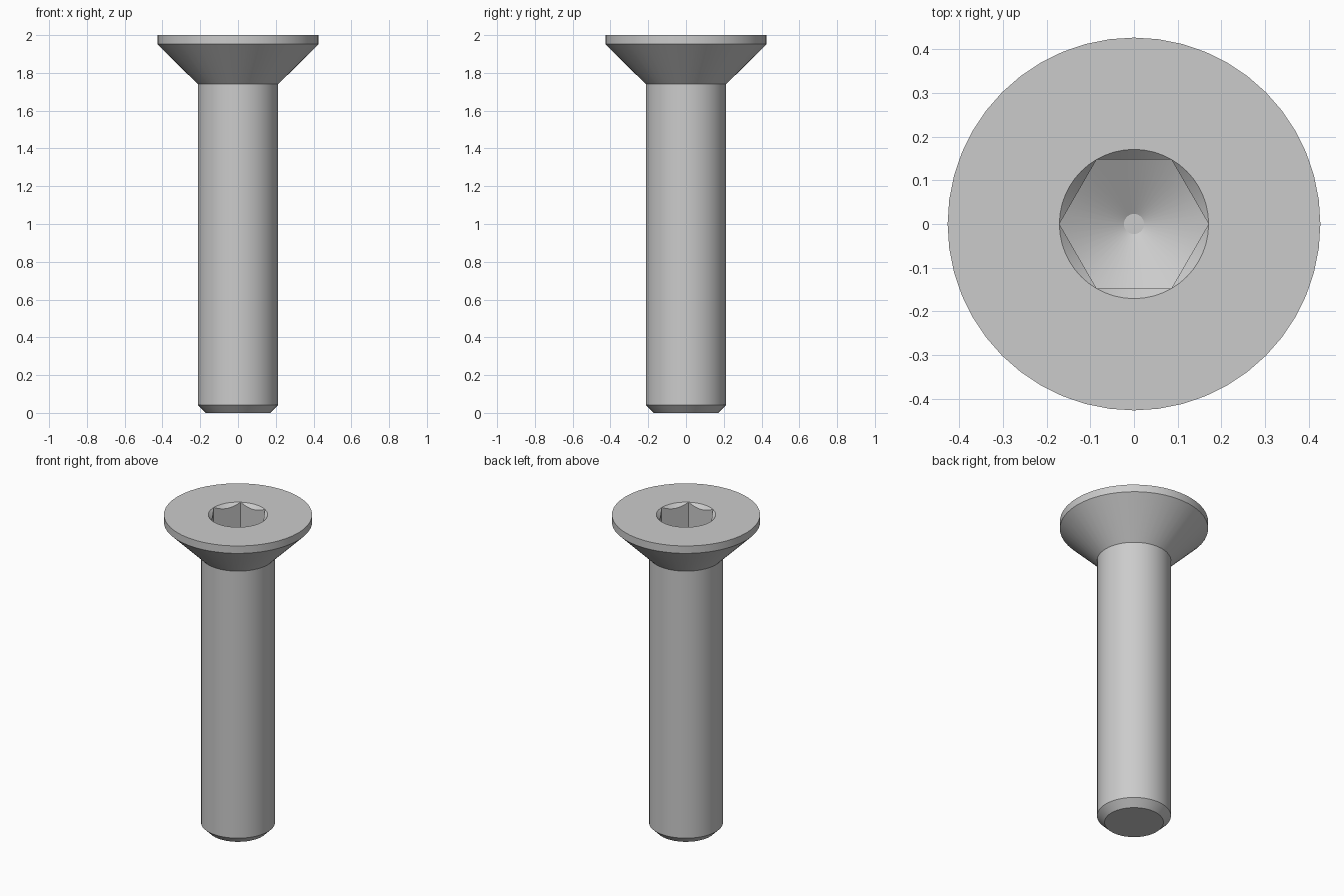
import bpy, bmesh, math

if "Cube" in bpy.data.objects:
    bpy.data.objects.remove(bpy.data.objects["Cube"], do_unlink=True)

SIDES = 48
HEX_RADIUS = 0.171
SOCKET_DEPTH = 0.17

# Single steel colour
steel = bpy.data.materials.new("grey_steel")
steel.use_nodes = True
colour = (0.6, 0.6, 0.6, 1)
steel.diffuse_color = colour
steel.node_tree.nodes["Principled BSDF"].inputs["Base Color"].default_value = colour


def lathe(name, profile, sides=SIDES):
    """Closed solid of revolution from (radius, height) pairs, bottom to top."""
    bm = bmesh.new()
    rings = []
    for r, z in profile:
        rings.append([bm.verts.new((r * math.cos(a), r * math.sin(a), z))
                      for a in (math.tau * i / sides for i in range(sides))])
    for low, high in zip(rings, rings[1:]):
        for i in range(sides):
            j = (i + 1) % sides
            bm.faces.new((low[i], low[j], high[j], high[i]))
    bm.faces.new(rings[0][::-1])
    bm.faces.new(rings[-1])
    mesh = bpy.data.meshes.new(name)
    bm.to_mesh(mesh)
    bm.free()
    mesh.materials.append(steel)
    obj = bpy.data.objects.new(name, mesh)
    bpy.context.collection.objects.link(obj)
    return obj


def combine(target, tool, operation):
    """Apply a boolean and discard the tool."""
    mod = target.modifiers.new(operation.title(), "BOOLEAN")
    mod.operation, mod.solver, mod.object = operation, "EXACT", tool
    bpy.ops.object.select_all(action="DESELECT")
    bpy.context.view_layer.objects.active = target
    target.select_set(True)
    bpy.ops.object.modifier_apply(modifier=mod.name)
    bpy.data.objects.remove(tool, do_unlink=True)


# Shank with chamfered tip and countersunk head
screw = lathe("countersunk_screw", [
    (0.17, 0), (0.213, 0.043), (0.213, 1.74), (0.427, 1.953), (0.427, 2)])

# Hexagonal socket ending in a shallow drill cone
floor = 2 - SOCKET_DEPTH
slope = math.tan(math.radians(30))
tip_radius = 0.023
socket = lathe("socket_cutter", [(HEX_RADIUS, 1.5), (HEX_RADIUS, 2.2)], 6)
drill = lathe("drill_cutter", [
    (tip_radius, floor - (HEX_RADIUS - tip_radius) * slope),
    (HEX_RADIUS + 0.05, floor + 0.05 * slope),
    (HEX_RADIUS + 0.05, 2.1)])
combine(socket, drill, "INTERSECT")
combine(screw, socket, "DIFFERENCE")

# Conical lead-in around the socket mouth
lead_in = lathe("lead_in_cutter", [
    (HEX_RADIUS - 0.07, 1.93), (HEX_RADIUS + 0.031, 2.031)])
combine(screw, lead_in, "DIFFERENCE")

bpy.ops.object.shade_smooth_by_angle(angle=math.radians(25))
